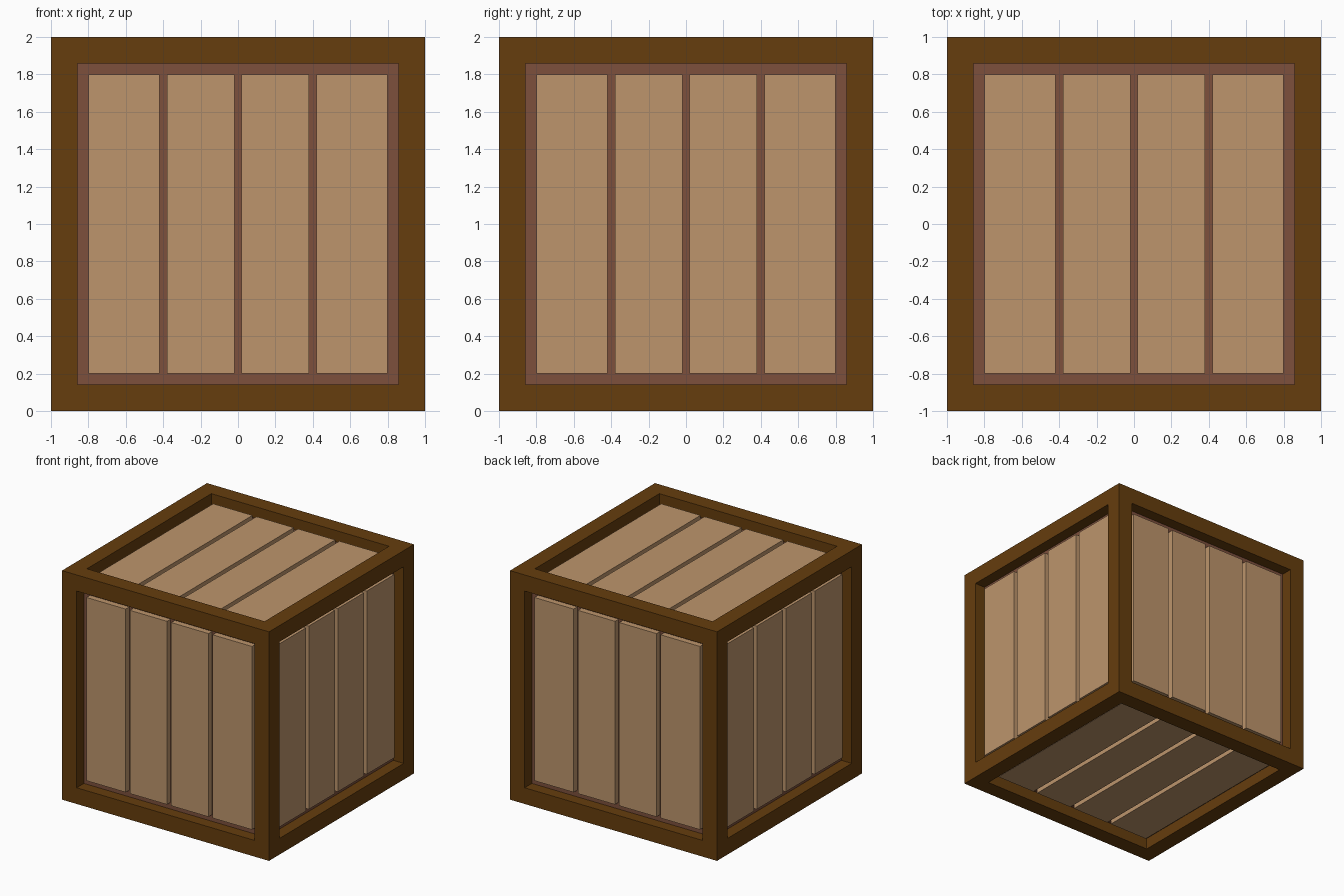
import bpy, bmesh
from math import radians
from mathutils import Matrix, Vector

if "Cube" in bpy.data.objects:
    bpy.data.objects.remove(bpy.data.objects["Cube"])

HALF = 1.0       # half size of the crate
BEAM = 0.2       # frame width
FACE = 0.95      # distance of plank faces from the centre
CORE = 0.90      # distance of groove floors from the centre
GAP = 0.04       # groove width
CENTRE = Matrix.Translation((0, 0, HALF))


def material(name, color):
    mat = bpy.data.materials.new(name)
    mat.diffuse_color = (*color, 1)
    mat.use_nodes = True
    mat.node_tree.nodes["Principled BSDF"].inputs["Base Color"].default_value = mat.diffuse_color
    return mat


dark_wood = material("dark_wood", (0.133, 0.047, 0.004))
pale_wood = material("pale_wood", (0.51, 0.30, 0.15))
groove_wood = material("groove_wood", (0.205, 0.08, 0.045))


def finish(bm, name, mat):
    bmesh.ops.recalc_face_normals(bm, faces=bm.faces[:])
    mesh = bpy.data.meshes.new(name)
    bm.to_mesh(mesh)
    bm.free()
    mesh.materials.append(mat)
    obj = bpy.data.objects.new(name, mesh)
    bpy.context.collection.objects.link(obj)
    return obj


# Frame: inset every side of a cube and open it into a hollow of beams
bm = bmesh.new()
bmesh.ops.create_cube(bm, size=2 * HALF)
sides = bm.faces[:]
bmesh.ops.inset_individual(bm, faces=sides, thickness=BEAM)
for side in sides:
    inward = -side.normal.copy() * BEAM
    inner = bmesh.ops.extrude_discrete_faces(bm, faces=[side])["faces"]
    bmesh.ops.translate(bm, verts=inner[0].verts[:], vec=inward)
    bmesh.ops.delete(bm, geom=inner, context='FACES_ONLY')
bmesh.ops.remove_doubles(bm, verts=bm.verts[:], dist=0.001)
bm.transform(CENTRE)
finish(bm, "frame", dark_wood)

# Inner box that forms the groove floors
bm = bmesh.new()
bmesh.ops.create_cube(bm, size=2 * CORE)
bm.transform(CENTRE)
finish(bm, "inner_box", groove_wood)


# Four planks per side, laid out on the front and turned into place
def planks(name, turn):
    bm = bmesh.new()
    opening = HALF - BEAM
    pitch = opening / 2
    for i in range(4):
        left = -opening + i * pitch + (GAP / 2 if i > 0 else 0)
        right = -opening + (i + 1) * pitch - (GAP / 2 if i < 3 else 0)
        place = Matrix.Translation(((left + right) / 2, -(FACE + CORE) / 2, 0))
        size = Matrix.Diagonal(Vector((right - left, FACE - CORE, 2 * opening, 1)))
        bmesh.ops.create_cube(bm, size=1, matrix=place @ size)
    bm.transform(CENTRE @ turn)
    finish(bm, name, pale_wood)


for i, side in enumerate(("front", "right", "back", "left")):
    planks(side + "_planks", Matrix.Rotation(radians(90 * i), 4, 'Z'))
planks("top_planks", Matrix.Rotation(radians(-90), 4, 'X'))
planks("bottom_planks", Matrix.Rotation(radians(90), 4, 'X'))
